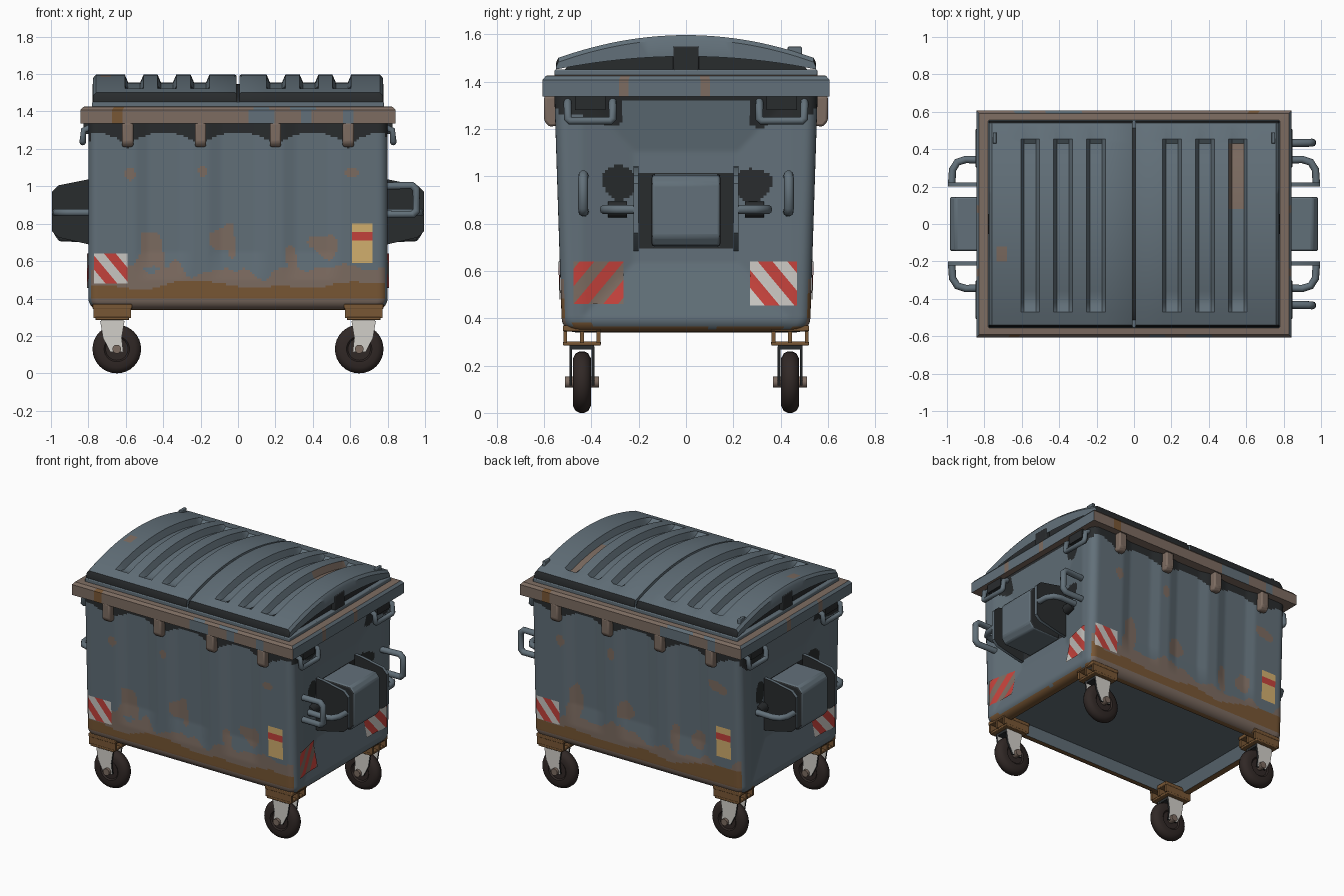
import bpy, bmesh, math
from mathutils import Vector, noise

if "Cube" in bpy.data.objects:
    bpy.data.objects.remove(bpy.data.objects["Cube"])

# ---- colours
COLS = [("painted_steel", (.122, .162, .192)), ("faded_brown", (.205, .150, .120)),
        ("rust", (.190, .095, .035)), ("black_grime", (.022, .025, .027)),
        ("rubber", (.030, .021, .019)), ("fork_white", (.64, .62, .58)),
        ("sign_red", (.56, .055, .045)), ("sign_white", (.60, .58, .55)),
        ("label_yellow", (.66, .44, .16))]
STEEL, BROWN, RUST, BLACK, RUBBER, WHITE, RED, SIGN, YELLOW = range(9)
MATS = []
for n, c in COLS:
    m = bpy.data.materials.new(n)
    m.diffuse_color = (*c, 1)
    m.use_nodes = True
    m.node_tree.nodes["Principled BSDF"].inputs["Base Color"].default_value = m.diffuse_color
    MATS.append(m)


def nz(x, y, z):
    return noise.noise(Vector((x, y, z)))


def shade(ob, angle):
    bpy.ops.object.select_all(action='DESELECT')
    ob.select_set(True)
    bpy.context.view_layer.objects.active = ob
    if ob.type == 'CURVE':
        bpy.ops.object.convert(target='MESH')
    bpy.ops.object.shade_smooth_by_angle(angle=math.radians(angle))


def finish(name, bm, paint, angle=35, bevel=0):
    """Turn a bmesh into an object; paint is a colour index or a rule on faces."""
    bmesh.ops.recalc_face_normals(bm, faces=bm.faces)
    bm.normal_update()
    for f in bm.faces:
        f.material_index = paint(f) if callable(paint) else paint
    me = bpy.data.meshes.new(name)
    bm.to_mesh(me)
    bm.free()
    ob = bpy.data.objects.new(name, me)
    bpy.context.collection.objects.link(ob)
    for m in MATS:
        me.materials.append(m)
    if bevel:
        b = ob.modifiers.new("bevel", 'BEVEL')
        b.width, b.segments = bevel, 2
    shade(ob, angle)


def prism(name, pts, a0, a1, paint, axis=1, bevel=0):
    """Extrude a 2D profile along x (axis 0) or y (axis 1)."""
    bm = bmesh.new()
    put = lambda p, a: (a, *p) if axis == 0 else (p[0], a, p[1])
    r0, r1 = ([bm.verts.new(put(p, a)) for p in pts] for a in (a0, a1))
    bm.faces.new(r0)
    bm.faces.new(r1)
    for i in range(len(pts)):
        j = (i + 1) % len(pts)
        bm.faces.new((r0[i], r0[j], r1[j], r1[i]))
    finish(name, bm, paint, bevel=bevel)


def box(name, x, y, z, paint, bevel=0):
    prism(name, [(x[0], z[0]), (x[1], z[0]), (x[1], z[1]), (x[0], z[1])], *y, paint, bevel=bevel)


def tube(name, pts, r, mat):
    cu = bpy.data.curves.new(name, 'CURVE')
    cu.dimensions, cu.bevel_depth, cu.bevel_resolution, cu.use_fill_caps = '3D', r, 3, True
    sp = cu.splines.new('POLY')
    sp.points.add(len(pts) - 1)
    for p, q in zip(sp.points, pts):
        p.co = (*q, 1)
    ob = bpy.data.objects.new(name, cu)
    bpy.context.collection.objects.link(ob)
    cu.materials.append(MATS[mat])
    shade(ob, 50)


def skin(bm, rings, closed=False):
    for a, b in zip(rings, rings[1:] + (rings[:1] if closed else [])):
        for i in range(len(a)):
            j = (i + 1) % len(a)
            bm.faces.new((a[i], a[j], b[j], b[i]))


# ---- body surface: side 0 front, 1 right, 2 back, 3 left
HOOKS, R, Z0, Z1 = (-.59, -.2, .2, .59), .05, .34, 1.345


def half(z):
    k = max(0, .40 - z)
    ins = .06 - math.sqrt(max(0, .0036 - k * k))
    return .80 - ins, .526 + .03 * (z - .4) / .93 - ins


def surf(side, u, z, off=0):
    hx, hy = half(z)
    h, w = (hy, hx) if side % 2 == 0 else (hx, hy)
    e = max(0, abs(u) - (w - R))
    d = h - (R - math.sqrt(max(0, R * R - e * e))) + off
    if side % 2 == 0:                                     # shallow pleats
        g = min(abs(u - k) for k in HOOKS)
        fade = max(0, min(1, (z - .5) / .15)) * (abs(u) < .59)
        d -= .016 * fade * max(0, min(1, (g - .04) / .07))
    else:                                                 # tapered end recess
        d -= .05 * max(0, min(1, 2 * (1 - max(abs(u) / .44, abs(z - .87) / .47))))
    a = u if side < 2 else -u
    return ((a, -d), (d, a), (a, d), (-d, a))[side] + (z,)


BLOTS = [(-.47, .66, .06, .13), (-.08, .71, .07, .08), (.28, .63, .04, .08), (.46, .67, .07, .08),
         (-.57, 1.07, .03, .04), (.62, 1.07, .06, .04), (-.19, 1.08, .02, .03)]


def paint_body(f):
    x, y, z = f.calc_center_median()
    inner = f.normal.x * x + f.normal.y * y < 0 and z < .39
    if inner or abs(f.normal.z) > .9:
        return STEEL if z > .345 else RUST
    if abs(f.normal.y) > abs(f.normal.x):                 # front and back
        g = min(abs(x - k) for k in HOOKS)
        if z > 1.20 + .085 * math.sqrt(min(1, g / .14)):
            return BLACK
        n = nz(x * 4, y, z * 2)
        s = x if y < 0 else -x
        if .405 < z < .475 + .05 * n + .06 * max(0, abs(x) - .45):
            return RUST
        if z < .555 + .09 * nz(x * 6 + 3, y, z * 2) + .04 * nz(x * 14, y, z * 9):
            return BROWN
        k = 1 + .7 * nz(x * 13, y, z * 10)
        return BROWN if any(math.hypot((s - a) / w, (z - b) / h) < k for a, b, w, h in BLOTS) else STEEL
    if abs(y) < .2 and .70 < z < 1.02:                    # end pockets
        return BLACK
    if math.hypot((abs(y) - .28) / .075, (z - .97) / .07) < 1 + .4 * nz(y * 9, x, z * 9):
        return BLACK
    if z > 1.325 - .09 * (abs(y) > .27) * (1 + nz(y * 8, x, 0)):
        return BLACK
    return RUST if z < .365 + .02 * nz(y * 6, x, 1) else STEEL


bm = bmesh.new()
zs = [Z0 + .06 * (1 - math.cos(i * math.pi / 10)) for i in range(5)]
zs += [.40 + (Z1 - .40) * i / 80 for i in range(81)]
rings = []
for z in zs:
    ring = []
    for s in range(4):
        n = (124, 84)[s % 2]
        w = half(z)[s % 2] - .293 * R
        ring += [bm.verts.new(surf(s, -w + 2 * w * i / n, z)) for i in range(n)]
    rings.append(ring)
for k, z in ((.97, Z0), (.95, .41)):                      # recessed floor
    rings.insert(0, [bm.verts.new((v.co.x * k, v.co.y * k, z)) for v in rings[0]])
skin(bm, rings)
bm.faces.new(rings[0])
bm.faces.new(rings[-1])
finish("body", bm, paint_body, 40)


# ---- top rim frame
def paint_rim(f):
    x, y, z = f.calc_center_median()
    n = nz(x * 6, y * 5, z * 9)
    s = x if y < 0 else -x
    if abs(f.normal.x) > .7:
        return BROWN if abs(abs(y + .09) - .175) < .022 else STEEL
    if abs(s + .65) < .025 and abs(f.normal.y) > .7:
        return RUST
    if abs(f.normal.y) > .7 and .02 < s < .65 and n > .05:
        return STEEL
    return BROWN


bm = bmesh.new()
c = [(-1, -1), (1, -1), (1, 1), (-1, 1)]
skin(bm, [[bm.verts.new(((p[0] + (q[0] - p[0]) * i / 60) * (.842 - ins),
                         (p[1] + (q[1] - p[1]) * i / 60) * (.606 - ins), z))
           for p, q in zip(c, c[1:] + c[:1]) for i in range(60)]
          for ins, z in ((0, 1.337), (0, 1.408), (.014, 1.425), (.09, 1.43), (.09, 1.337))], True)
finish("top_rim", bm, paint_rim)

# ---- lids
arc = lambda y: 1.497 + .1 * (1 - (y / .55) ** 2)
GROOVES = (.203, .38, .555)
box("lid_flange", (-.78, .78), (-.555, .555), (1.42, 1.452), STEEL, .006)
prof = [(-.535, 1.43)] + [(y / 20, arc(y / 20) - .05) for y in range(-10, 11)] + [(.535, 1.43)]
prism("lid_core", prof, -.75, .75, BLACK, axis=0)


def paint_lid(f):
    x, y, z = f.calc_center_median()
    if abs(f.normal.y) > .7 and abs(y) > .54 and z < 1.49:
        return BLACK
    if .51 < x < .59 and .1 < y < .43 or math.hypot(x + .7, (y + .17) * .7) < .025:
        return BROWN
    return STEEL


for s, name in ((-1, "left_lid"), (1, "right_lid")):
    bm = bmesh.new()
    xs = {.008, .016, .735, .76, .775, .68}
    for c in GROOVES:
        xs |= {c - .05, c - .032, c + .032, c + .05}
    ys = [-.55, -.54, -.52, -.47, -.44] + [-.4 + i * .04 for i in range(21)] + [.43, .455, .52, .54, .55]
    g = []
    for x in sorted(xs):
        row = []
        for y in ys:
            deep = any(abs(x - c) < .04 for c in GROOVES) * max(0, min(1, (.465 - abs(y)) / .04))
            edge = .018 * (abs(y) > .545) + .018 * (x > .77) + .006 * (x < .01)
            row.append(bm.verts.new((s * x, y, arc(y) - .042 * deep - edge)))
        g.append(row)
    for a, b in zip(g, g[1:]):
        for i in range(len(ys) - 1):
            bm.faces.new((a[i], a[i + 1], b[i + 1], b[i]))
    r = bmesh.ops.extrude_edge_only(bm, edges=[e for e in bm.edges if e.is_boundary])
    for v in r["geom"]:
        if isinstance(v, bmesh.types.BMVert):
            v.co.z = 1.452 + .055 * (1 - (v.co.y / .55) ** 2)
    finish(name, bm, paint_lid, 40)
    box("hinge_fin", (s * .745 - .01, s * .745 + .01), (.43, .49), (1.49, 1.548), STEEL, .004)
    box("lid_end_latch", (s * .76 - .018, s * .76 + .018), (-.055, .055), (1.44, 1.55), BLACK, .006)

# ---- hooks under the rim, front and back
for s in (-1, 1):
    for x in HOOKS:
        prism("rim_hook", [(s * .53, 1.34), (s * .60, 1.34), (s * .60, 1.235), (s * .58, 1.21), (s * .53, 1.215)],
              x - .03, x + .03, BROWN, axis=0, bevel=.01)

# ---- end lifting boxes, plates and handles
side_dark = lambda f: BLACK if abs(f.normal.y) > .7 else STEEL
for s in (-1, 1):
    prism("lifting_box", [(s * x, z) for x, z in ((.72, 1.01), (.955, 1.005), (.985, .97), (.985, .745), (.955, .705), (.72, .70))],
          -.145, .145, side_dark, bevel=.012)
    for t in (-1, 1):
        P = lambda *pts: [(s * x, t * y, z) for x, y, z in pts]
        prism("lifting_plate", [(s * x, z) for x, z in ((.72, 1.045), (.8, 1.037), (.96, 1.005), (.995, .97), (.995, .76), (.96, .727), (.8, .69), (.72, .68))],
              t * .2, t * .222, side_dark)
        tube("grab_bar", P((.72, .34, .86), (.90, .345, .86), (.945, .33, .86), (.97, .29, .86), (.975, .21, .86)), .02, STEEL)
        tube("grab_bar_collar", P((.77, .25, .86), (.77, .33, .86)), .035, BLACK)
        if s > 0:
            tube("side_handle", P((.74, .43, 1.0), (.93, .434, 1.005), (.952, .435, .985), (.955, .435, .87),
                                  (.935, .434, .85), (.74, .43, .85)), .021, STEEL)
        tube("upper_handle", P((.78, .50, 1.32), (.825, .50, 1.30), (.83, .50, 1.245), (.83, .49, 1.235), (.83, .32, 1.235),
                               (.83, .31, 1.245), (.825, .31, 1.30), (.78, .31, 1.32)), .017, STEEL)
        box("upper_handle_stay", sorted((s * .76, s * .825)), sorted((t * .34, t * .47)), (1.28, 1.34), BLACK)

        # ---- casters
        cx, cy, fx = s * .648, t * .44, s * .672
        X = lambda a: (fx - a, fx + a)
        Y = lambda a, o=0: (cy + o - a, cy + o + a)
        box("caster_top_plate", X(.105), Y(.08), (.345, .37), RUST, .004)
        box("caster_bottom_plate", X(.09), Y(.08), (.285, .302), RUST, .004)
        for o in (-.07, 0, .07):
            box("caster_post", X(.1), Y(.008, o), (.295, .35), RUST)
        box("fork_crown", X(.06), Y(.052), (.268, .288), lambda f: WHITE if abs(f.normal.y) > .7 else BLACK)
        for o in (-1, 1):
            prism("fork_leg", [(fx - .065, .28), (fx + .065, .28), (fx + .05, .19), (cx + .035, .115), (cx - .035, .115), (fx - .05, .19)],
                  *Y(.006, o * .047), lambda f: WHITE if abs(f.normal.y) > .7 else BLACK)
        tube("axle", [(cx, cy - .072, .13), (cx, cy + .072, .13)], .024, BROWN)
        bm = bmesh.new()
        half_p = [(.01, .03), (.06, .03), (.068, .038), (.1, .038), (.121, .027), (.13, .009)]
        prof = half_p + [(r, -w) for r, w in reversed(half_p)]
        skin(bm, [[bm.verts.new((cx + r * math.cos(a * math.pi / 16), cy + w, .13 + r * math.sin(a * math.pi / 16)))
                   for a in range(32)] for r, w in prof], True)
        finish("wheel", bm, RUBBER, 40)


# ---- stickers that follow the body surface
def sticker(name, side, u0, u1, z0, z1, cuts, rule):
    bm = bmesh.new()
    bm.faces.new([bm.verts.new(p) for p in ((u0, z0, 0), (u1, z0, 0), (u1, z1, 0), (u0, z1, 0))])
    for i in range(1, 8):
        cuts += [((u0 + (u1 - u0) * i / 8, 0), (1, 0)), ((0, z0 + (z1 - z0) * i / 8), (0, 1))]
    for co, no in cuts:
        bmesh.ops.bisect_plane(bm, geom=bm.verts[:] + bm.edges[:] + bm.faces[:], plane_co=(*co, 0), plane_no=(*no, 0))
    cols = [rule(f.calc_center_median()) for f in bm.faces]
    bm.faces.index_update()
    for v in bm.verts:
        v.co = surf(side, v.co.x, v.co.y, .006)
    finish(name, bm, lambda f: cols[f.index])


def hazard(side, u0, u1, z0, z1, other=SIGN, k=1.2, step=.075):
    cuts = [((u0 + i * step / k, z0), (k, 1)) for i in range(-8, 9)]
    sticker("hazard_plate", side, u0, u1, z0, z1, cuts,
            lambda p: RED if math.floor(((p.x - u0) * k + p.y - z0) / step) % 2 else other)


for side in (0, 2):
    hazard(side, -.77, -.59, .48, .64)
    sticker("label", side, .61, .72, .59, .80, [((0, .71), (0, 1)), ((0, .755), (0, 1))],
            lambda p: RED if .71 < p.y < .755 else YELLOW)
hazard(1, .27, .47, .455, .64)
hazard(1, -.475, -.265, .46, .64, BROWN, -1.2)
hazard(3, .27, .47, .455, .64)
